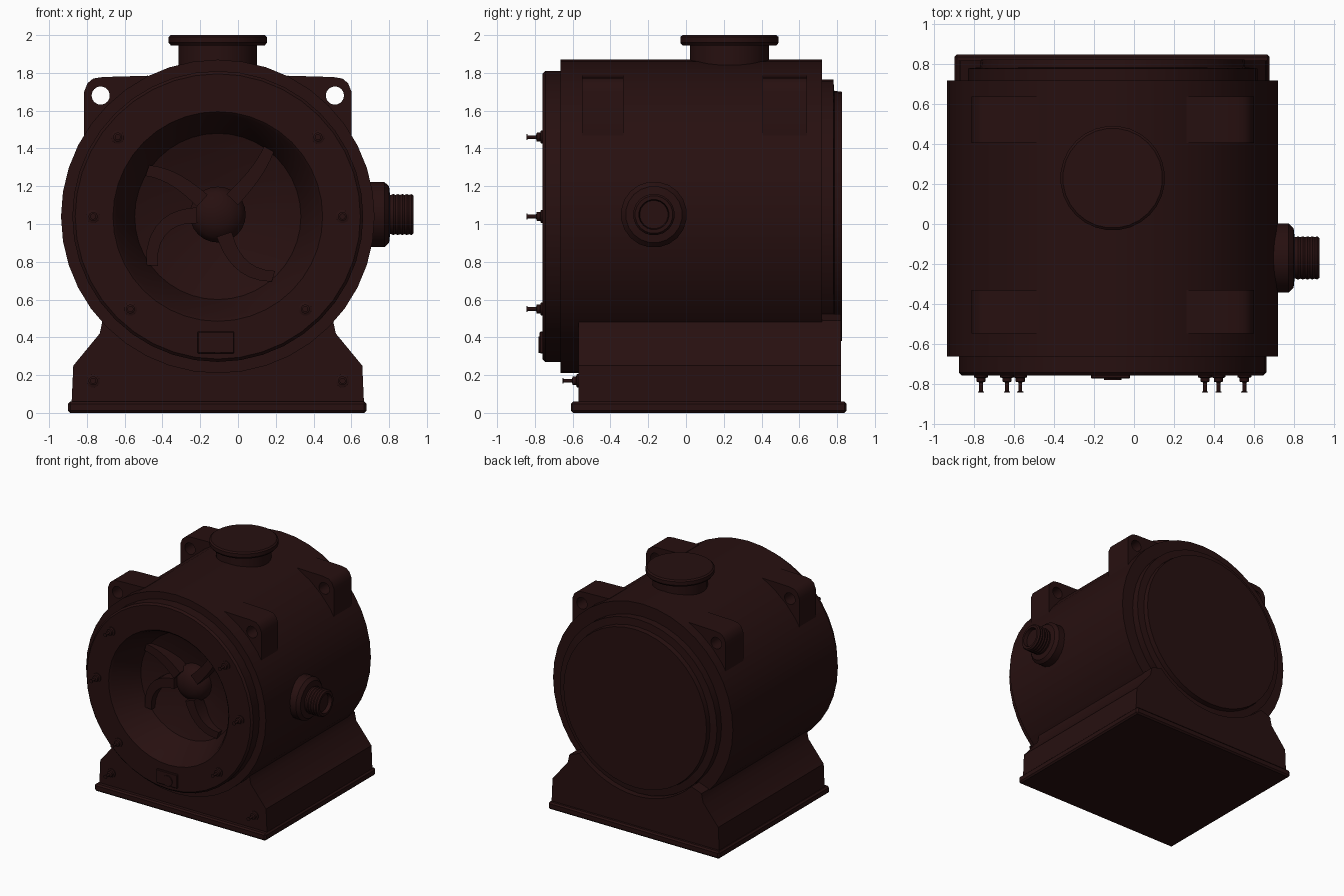
import bpy, bmesh, math
from mathutils import Matrix, Vector

if "Cube" in bpy.data.objects:
    bpy.data.objects.remove(bpy.data.objects["Cube"])

CX, CZ = -0.107, 1.04          # drum axis (runs along y)

mat = bpy.data.materials.new("dark maroon iron")
mat.diffuse_color = (0.020, 0.005, 0.005, 1)
mat.use_nodes = True
mat.node_tree.nodes["Principled BSDF"].inputs["Base Color"].default_value = mat.diffuse_color


def finish(name, bm, angle=35):
    bmesh.ops.recalc_face_normals(bm, faces=bm.faces)
    me = bpy.data.meshes.new(name)
    bm.to_mesh(me)
    bm.free()
    me.materials.append(mat)
    ob = bpy.data.objects.new(name, me)
    bpy.context.collection.objects.link(ob)
    bpy.ops.object.select_all(action='DESELECT')
    ob.select_set(True)
    bpy.context.view_layer.objects.active = ob
    bpy.ops.object.shade_smooth_by_angle(angle=math.radians(angle))
    return ob


def lathe(name, profile, origin, axis, n=32):
    """Revolve (radius, distance along axis) pairs, both ends closed."""
    bm = bmesh.new()
    axis, o = Vector(axis), Vector(origin)
    u = axis.orthogonal().normalized()
    v = axis.cross(u)
    rings = []
    for r, d in profile:
        if r == 0:
            rings.append([bm.verts.new(o + axis * d)] * n)
        else:
            rings.append([bm.verts.new(o + axis * d
                          + u * r * math.cos(2 * math.pi * i / n)
                          + v * r * math.sin(2 * math.pi * i / n)) for i in range(n)])
    for a, b in zip(rings, rings[1:]):
        for i in range(n):
            j = (i + 1) % n
            vs = list(dict.fromkeys([a[i], a[j], b[j], b[i]]))
            bm.faces.new(vs)
    return finish(name, bm)


def extrude(name, loops, y0, y1):
    """Extrude x/z outlines (the first is the outer, others are holes) along y."""
    bm = bmesh.new()
    edges = []
    for loop in loops:
        vs = [bm.verts.new((x, y0, z)) for x, z in loop]
        edges += [bm.edges.new((vs[i], vs[(i + 1) % len(vs)])) for i in range(len(vs))]
    bmesh.ops.triangle_fill(bm, edges=edges, use_beauty=True)
    geo = bmesh.ops.extrude_face_region(bm, geom=bm.faces[:], use_keep_orig=True)
    bmesh.ops.translate(bm, vec=(0, y1 - y0, 0),
                        verts=[g for g in geo["geom"] if isinstance(g, bmesh.types.BMVert)])
    return finish(name, bm)


def box(name, x0, x1, y0, y1, z0, z1, bevel=0.0):
    bm = bmesh.new()
    bmesh.ops.create_cube(bm, size=1, matrix=Matrix.Translation(
        ((x0 + x1) / 2, (y0 + y1) / 2, (z0 + z1) / 2))
        @ Matrix.Diagonal((x1 - x0, y1 - y0, z1 - z0, 1)))
    if bevel:
        bmesh.ops.bevel(bm, geom=bm.edges[:], offset=bevel, segments=1, affect='EDGES')
    return finish(name, bm)


def arc(cx, cz, r, a0, a1, n):
    return [(cx + r * math.cos(math.radians(a0 + (a1 - a0) * i / n)),
             cz + r * math.sin(math.radians(a0 + (a1 - a0) * i / n))) for i in range(n + 1)]


# drum, front ring, recessed bowl and stepped rear cover in one turned shell
lathe("drum", [
    (0, -0.40), (0.18, -0.41), (0.44, -0.50), (0.54, -0.745), (0.555, -0.76),
    (0.755, -0.76), (0.77, -0.745), (0.77, -0.665), (0.83, -0.665), (0.83, 0.72),
    (0.725, 0.72), (0.725, 0.78), (0.665, 0.785), (0.66, 0.825), (0, 0.825)],
    (CX, 0, CZ), (0, 1, 0), 40)

# hub dome and the four curved arms in the bowl
lathe("hub", [(0, -0.53), (0.07, -0.52), (0.12, -0.49), (0.148, -0.45), (0.148, -0.38),
              (0, -0.38)], (CX, 0, CZ + 0.01), (0, 1, 0), 24)
for k, (start, bend) in enumerate([(46, 6), (138, 10), (182, 36), (288, 24)]):
    left, right = [], []
    for i in range(9):
        t = i / 8
        r = 0.11 + 0.33 * t
        a = math.radians(start + bend * t * t)
        w = 0.042 - 0.012 * t
        da = a + math.radians(bend * 1.3 * t)
        px, pz = CX + r * math.cos(a), CZ + 0.01 + r * math.sin(a)
        left.append((px - w * math.sin(da), pz + w * math.cos(da)))
        right.append((px + w * math.sin(da), pz - w * math.cos(da)))
    extrude(f"arm_{k}", [left + right[::-1]], -0.535, -0.42)

# pedestal with cradle and foot plate
half = [(0.775, 0.03), (0.765, 0.25), (0.625, 0.42), (0.61, 0.49)]
pedestal = [(CX + x, z) for x, z in half] + arc(CX, CZ, 0.73, -45, -135, 16) \
    + [(CX - x, z) for x, z in half[::-1]]
extrude("pedestal", [pedestal], -0.57, 0.82)
box("foot_plate", -0.9, 0.68, -0.61, 0.85, 0, 0.06, 0.012)

# four lifting lugs with round eyes
for s in (-1, 1):
    for k, (y0, y1) in enumerate([(-0.55, -0.33), (0.405, 0.64)]):
        outline = [(CX + s * x, z) for x, z in [
            (0.60, 1.40), (0.708, 1.42), (0.708, 1.70), (0.69, 1.745), (0.66, 1.77),
            (0.61, 1.778), (0.37, 1.785), (0.33, 1.68)]]
        eye = arc(CX + s * 0.62, 1.68, 0.048, 0, 345, 23)
        extrude(f"lifting_lug_{'left' if s < 0 else 'right'}_{k}", [outline, eye], y0, y1)

# top flange
lathe("top_flange", [(0, 1.80), (0.21, 1.80), (0.21, 1.945), (0.25, 1.945), (0.262, 1.96),
                     (0.262, 1.99), (0.25, 2.0), (0, 2.0)], (CX, 0.23, 0), (0, 0, 1), 28)

# threaded side outlet
thread = []
for i in range(5):
    thread += [(0.105, 0.81 + i * 0.024), (0.11, 0.822 + i * 0.024)]
lathe("side_outlet", [(0, 0.65), (0.175, 0.65), (0.175, 0.775), (0.15, 0.80), (0.105, 0.805)]
      + thread + [(0.10, 0.93), (0.08, 0.93), (0.075, 0.90), (0, 0.90)],
      (0, -0.17, 1.05), (1, 0, 0), 20)

# bolts: three each side on the front ring, one each side on the pedestal
bolt = [(0, -0.02), (0.036, -0.02), (0.036, 0.008), (0.024, 0.012), (0.024, 0.03),
        (0.01, 0.034), (0.01, 0.078), (0.016, 0.08), (0.016, 0.085), (0, 0.085)]
for s in (-1, 1):
    for k, (dx, z, y) in enumerate([(0.53, 1.46, -0.76), (0.66, 1.04, -0.76),
                                    (0.463, 0.55, -0.76), (0.66, 0.17, -0.57)]):
        lathe(f"bolt_{'left' if s < 0 else 'right'}_{k}", bolt, (CX + s * dx, y, z), (0, -1, 0), 12)

# drain block with plug at the bottom of the front ring
box("drain_block", -0.215, -0.02, -0.775, -0.64, 0.315, 0.43, 0.005)
lathe("drain_plug", [(0, 0), (0.045, 0), (0.045, 0.008), (0, 0.008)],
      (-0.107, -0.774, 0.36), (0, -1, 0), 12)
